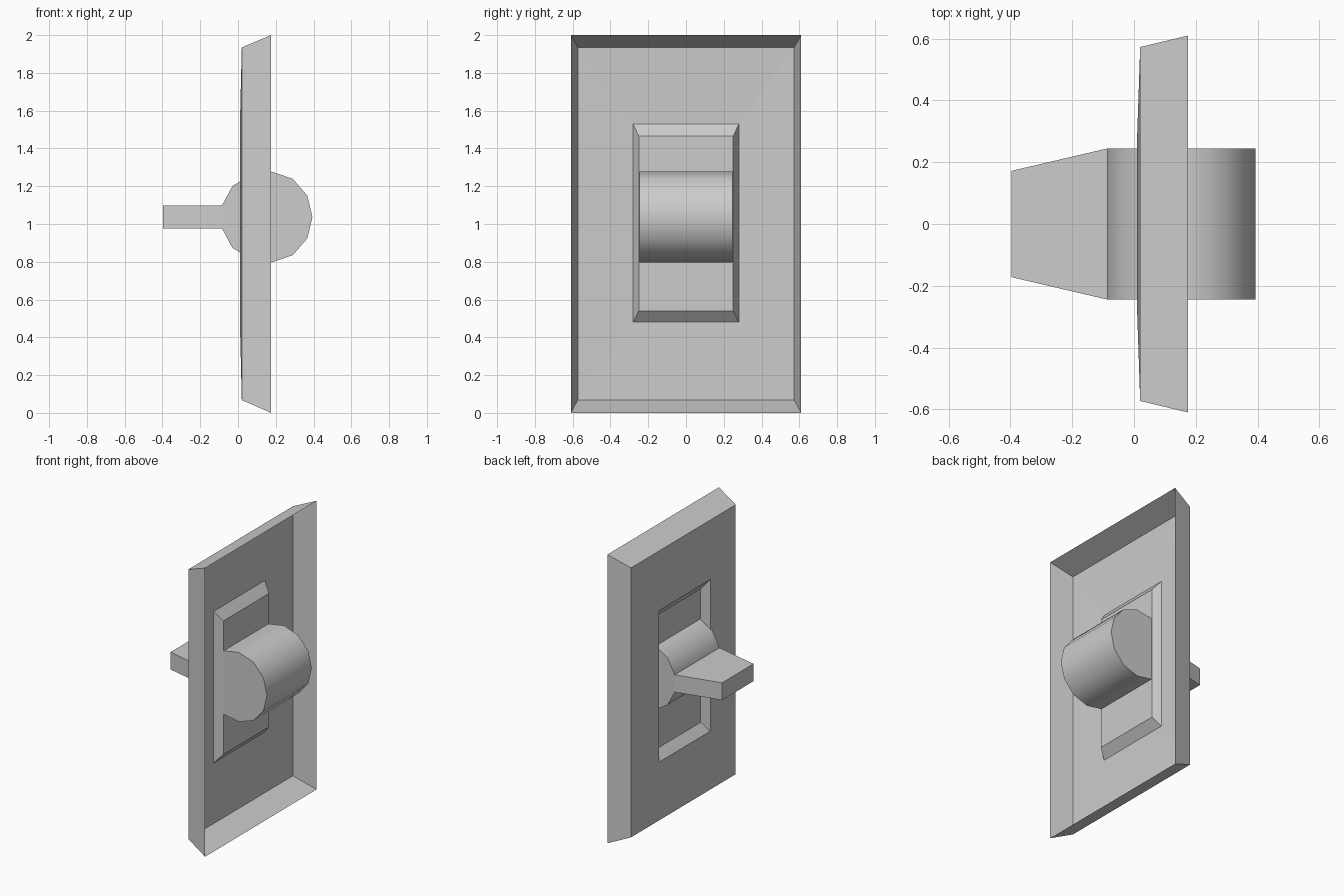
import bpy
import bmesh
import math

cube = bpy.data.objects.get("Cube")
if cube:
    bpy.data.objects.remove(cube, do_unlink=True)

# One plain grey plastic
GREY = (0.604, 0.604, 0.604, 1.0)
mat = bpy.data.materials.new("grey_plastic")
mat.use_nodes = True
mat.diffuse_color = GREY
mat.node_tree.nodes["Principled BSDF"].inputs["Base Color"].default_value = GREY


def finish(name, bm):
    mesh = bpy.data.meshes.new(name)
    bm.to_mesh(mesh)
    bm.free()
    mesh.materials.append(mat)
    obj = bpy.data.objects.new(name, mesh)
    bpy.context.collection.objects.link(obj)
    return obj


def ring(bm, x, half_y, z0, z1):
    """Rectangle across the x axis, wound to face -x."""
    corners = [(-half_y, z0), (-half_y, z1), (half_y, z1), (half_y, z0)]
    return [bm.verts.new((x, y, z)) for y, z in corners]


def bridge(bm, outer, inner):
    n = len(outer)
    for i in range(n):
        j = (i + 1) % n
        bm.faces.new((outer[i], outer[j], inner[j], inner[i]))


# Wall plate: open-backed shell with a bevelled rim and a shallow pocket
bm = bmesh.new()
rings = [ring(bm, *r) for r in (
    (0.175, 0.61, 0.0, 2.0),       # open back rim
    (0.02, 0.573, 0.068, 1.935),   # front edge
    (0.01, 0.28, 0.48, 1.53),      # pocket mouth
    (0.062, 0.25, 0.54, 1.465),    # pocket floor
)]
for a, b in zip(rings, rings[1:]):
    bridge(bm, a, b)
bm.faces.new(rings[-1])
finish("wall_plate", bm)

# Toggle barrel: rounded profile extruded along y
MID = 1.037
half = [(-0.085, 0.06), (-0.03, 0.163), (0.062, 0.22), (0.18, 0.24),
        (0.29, 0.202), (0.367, 0.113)]
profile = half + [(0.394, 0.0)] + [(x, -dz) for x, dz in reversed(half)]
bm = bmesh.new()
caps = [[bm.verts.new((x, y, MID + dz)) for x, dz in profile]
        for y in (-0.245, 0.245)]
bridge(bm, *caps)
for cap in caps:
    bm.faces.new(cap)
bmesh.ops.recalc_face_normals(bm, faces=bm.faces)
barrel = finish("toggle_barrel", bm)
bpy.ops.object.select_all(action="DESELECT")
barrel.select_set(True)
bpy.context.view_layer.objects.active = barrel
bpy.ops.object.shade_smooth_by_angle(angle=math.radians(40))

# Lever: flat paddle that narrows towards its tip
bm = bmesh.new()
tip = ring(bm, -0.397, 0.172, MID - 0.06, MID + 0.06)
root = ring(bm, -0.085, 0.245, MID - 0.06, MID + 0.06)
bridge(bm, root, tip)
bm.faces.new(tip)
finish("toggle_lever", bm)
